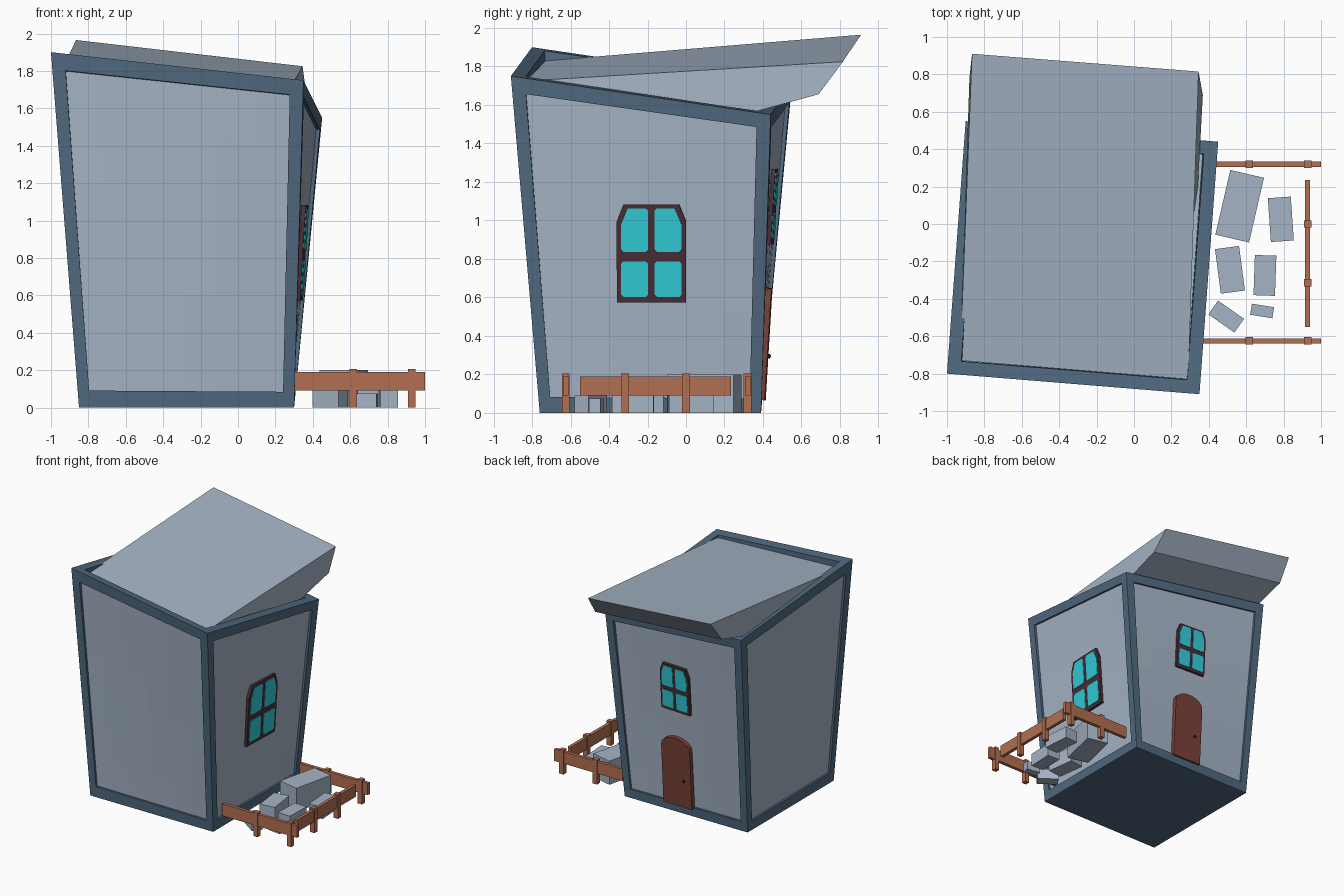
import bpy, bmesh, math
from mathutils import Vector, Matrix

if "Cube" in bpy.data.objects:
    bpy.data.objects.remove(bpy.data.objects["Cube"])


def material(name, rgb):
    m = bpy.data.materials.new(name)
    m.diffuse_color = (*rgb, 1)
    m.use_nodes = True
    m.node_tree.nodes["Principled BSDF"].inputs["Base Color"].default_value = m.diffuse_color
    return m


PALE = material("pale_blue_grey", (0.376, 0.456, 0.558))
SLATE = material("slate_blue", (0.080, 0.141, 0.212))
TEAL = material("teal_glass", (0.030, 0.600, 0.680))
PLUM = material("dark_plum_wood", (0.065, 0.027, 0.038))
WOOD = material("orange_wood", (0.445, 0.162, 0.084))
DOOR = material("red_brown_wood", (0.190, 0.053, 0.038))
IRON = material("dark_iron", (0.030, 0.018, 0.018))


def finish(name, bm, mat):
    bmesh.ops.recalc_face_normals(bm, faces=bm.faces[:])
    me = bpy.data.meshes.new(name)
    bm.to_mesh(me)
    bm.free()
    me.materials.append(mat)
    ob = bpy.data.objects.new(name, me)
    bpy.context.collection.objects.link(ob)
    return ob


# Leaning, twisted house shape: unit cube coordinates -> world
BOTTOM = [Vector(p) for p in ((-.85, -.76, 0), (.30, -.76, 0), (-.85, .39, 0), (.30, .39, 0))]
TOP = [Vector(p) for p in ((-1, -.80, 1.90), (.35, -.91, 1.75), (-.90, .55, 1.70), (.45, .44, 1.55))]


def warp(u, v, w):
    weights = ((1 - u) * (1 - v), u * (1 - v), (1 - u) * v, u * v)
    return sum((k * a.lerp(b, w) for k, a, b in zip(weights, BOTTOM, TOP)), Vector())


def add_warped_box(bm, u, v, w, cuts=5):
    part = bmesh.new()
    bmesh.ops.create_cube(part, size=1)
    bmesh.ops.subdivide_edges(part, edges=part.edges[:], cuts=cuts, use_grid_fill=True)
    for vert in part.verts:
        a, b, c = (x + .5 for x in vert.co)
        vert.co = warp(u[0] + a * (u[1] - u[0]), v[0] + b * (v[1] - v[0]), w[0] + c * (w[1] - w[0]))
    me = bpy.data.meshes.new("tmp")
    part.to_mesh(me)
    part.free()
    bm.from_mesh(me)
    bpy.data.meshes.remove(me)


# Walls, slightly recessed behind the timber frame
RECESS = .015
bm = bmesh.new()
add_warped_box(bm, (RECESS, 1 - RECESS), (RECESS, 1 - RECESS), (.02, .953))
finish("walls", bm, PALE)

# Timber frame: posts, top and bottom rails, and the floor plate
B, C = .053, .048
ends = ((0, B), (1 - B, 1))
mid = (B, 1 - B)
bm = bmesh.new()
for a in ends:
    for b in ends:
        add_warped_box(bm, a, b, (0, 1))
    for level in ((0, C), (1 - C, 1)):
        add_warped_box(bm, mid, a, level)
        add_warped_box(bm, a, mid, level)
add_warped_box(bm, mid, mid, (0, .015))
finish("house_frame", bm, SLATE)

# Roof: tilted wedge sunk in the frame, overhanging at the back
roof_top = [(-.93, -.73, 1.83), (.29, -.83, 1.725), (.345, .815, 1.825), (-.866, .91, 1.965)]
roof_low = [(-.88, -.68, 1.38), (.29, -.75, 1.26), (.368, .69, 1.656), (-.88, .78, 1.79)]
bm = bmesh.new()
t = [bm.verts.new(p) for p in roof_top]
l = [bm.verts.new(p) for p in roof_low]
bm.faces.new(t)
bm.faces.new(l[::-1])
for i in range(4):
    j = (i + 1) % 4
    bm.faces.new((t[j], t[i], l[i], l[j]))
finish("roof", bm, PALE)


def wall_frame(side, s, w):
    """Matrix on a wall: x along it, y up it, z outwards; x stays level."""
    e = .02
    if side == "right":
        at = lambda a, b: warp(1 - RECESS, a, b)
    else:
        at = lambda a, b: warp(1 - a, 1 - RECESS, b)
    x = at(s + e, w) - at(s - e, w)
    x.z = 0
    x.normalize()
    n = x.cross(at(s, w + e) - at(s, w - e)).normalized()
    y = n.cross(x)
    return Matrix.Translation(at(s, w)) @ Matrix((x, y, n)).transposed().to_4x4()


def plate(name, outline, z0, z1, frame, mat):
    bm = bmesh.new()
    low = [bm.verts.new(frame @ Vector((x, y, z0))) for x, y in outline]
    top = [bm.verts.new(frame @ Vector((x, y, z1))) for x, y in outline]
    bm.faces.new(low[::-1])
    bm.faces.new(top)
    for i in range(len(low)):
        j = (i + 1) % len(low)
        bm.faces.new((low[i], low[j], top[j], top[i]))
    return finish(name, bm, mat)


# Windows: plum surround with four glass panes
def window(name, side, s, w, scale):
    frame = wall_frame(side, s, w)
    half = [(.18, -.255), (.18, .167), (.145, .255)]
    c = .012
    lower = [(.017 + c, -.225), (.157 - c, -.225), (.157, -.225 + c), (.157, -.04 - c),
             (.157 - c, -.04), (.017 + c, -.04), (.017, -.04 - c), (.017, -.225 + c)]
    upper = [(.017 + c, .01), (.157 - c, .01), (.157, .01 + c), (.157, .15),
             (.122, .235), (.017 + c, .235), (.017, .235 - c), (.017, .01 + c)]
    outline = half + [(-x, y) for x, y in half[::-1]]
    sized = lambda pts, m=1: [(x * scale * m, y * scale) for x, y in pts]
    plate(name + "_surround", sized(outline), -.02, .022, frame, PLUM)
    for m, lr in ((-1, "left"), (1, "right")):
        for pts, ul in ((lower, "lower"), (upper, "upper")):
            plate(f"{name}_pane_{ul}_{lr}", sized(pts, m), .019, .026, frame, TEAL)


window("side_window", "right", .524, .503, 1)
window("back_window", "back", .48, .66, .77)

# Arched back door with a knob
door_at = wall_frame("back", .455, .22)
arch = [(.135 * math.cos(a), .21 + .085 * math.sin(a)) for a in (math.pi * i / 10 for i in range(11))]
plate("door", [(-.135, -.29), (.135, -.29)] + arch, -.02, .035, door_at, DOOR)
bm = bmesh.new()
bmesh.ops.create_icosphere(bm, subdivisions=1, radius=.013, matrix=door_at @ Matrix.Translation((.07, -.06, .038)))
finish("door_knob", bm, IRON)


def box(name, x, y, z0, z1, sx, sy, mat, turn=0):
    bm = bmesh.new()
    bmesh.ops.create_cube(bm, size=1, matrix=Matrix.Translation((x, y, (z0 + z1) / 2))
                          @ Matrix.Rotation(math.radians(turn), 4, 'Z')
                          @ Matrix.Diagonal((sx, sy, z1 - z0, 1)))
    return finish(name, bm, mat)


# Yard fence
for y, x0, label in ((-.625, .30, "front"), (.32, .36, "back")):
    box(f"fence_rail_{label}", (x0 + 1) / 2, y, .09, .19, 1 - x0, .028, WOOD)
box("fence_rail_outer", .927, -.158, .09, .19, .028, .785, WOOD)
for x, y in ((.615, -.625), (.93, -.625), (.93, -.315), (.93, 0), (.615, .32), (.93, .32)):
    box("fence_post", x, y, 0, .205, .04, .04, WOOD)

# Stone blocks in the yard: x, y, width, depth, height, turn
for x, y, sx, sy, h, turn in ((.565, .095, .185, .355, .20, -13), (.785, .025, .123, .235, .10, 4),
                              (.513, -.245, .13, .24, .13, 7.5), (.70, -.275, .115, .215, .11, -2),
                              (.493, -.495, .17, .09, .09, -35), (.685, -.465, .12, .06, .075, -9)):
    box("stone_block", x, y, 0, h, sx, sy, PALE, turn)
